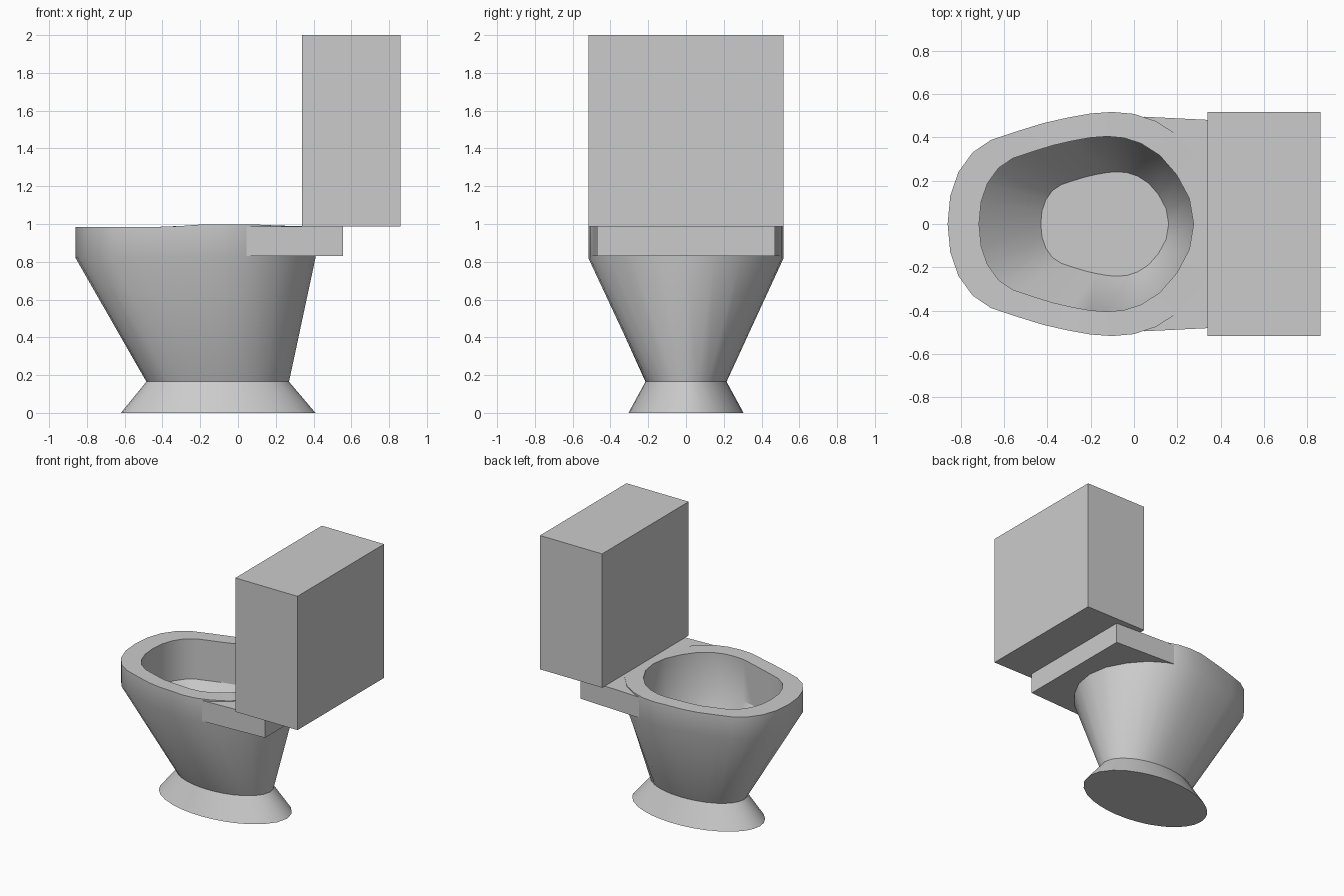
import bpy, math

if "Cube" in bpy.data.objects:
    bpy.data.objects.remove(bpy.data.objects["Cube"])

# Half outline of the rim, front tip to back
HALF = [(-.86, 0), (-.848, .13), (-.81, .24), (-.745, .33), (-.66, .388), (-.54, .428),
        (-.42, .465), (-.31, .49), (-.2, .51), (-.1, .517), (0, .508), (.1, .475),
        (.21, .405), (.31, .29), (.385, .15), (.41, 0)]
OUTLINE = HALF + [(x, -y) for x, y in reversed(HALF[1:-1])]


def make(name, verts, faces, smooth=False):
    mesh = bpy.data.meshes.new(name)
    mesh.from_pydata(verts, [], faces)
    obj = bpy.data.objects.new(name, mesh)
    bpy.context.collection.objects.link(obj)
    bpy.ops.object.select_all(action='DESELECT')
    obj.select_set(True)
    bpy.context.view_layer.objects.active = obj
    bpy.ops.object.mode_set(mode='EDIT')
    bpy.ops.mesh.select_all(action='SELECT')
    bpy.ops.mesh.normals_make_consistent(inside=False)
    bpy.ops.object.mode_set(mode='OBJECT')
    if smooth:
        bpy.ops.object.shade_smooth_by_angle(angle=math.radians(33))
    return obj


def rim_height(x):
    # slightly raised towards the middle
    if x < -.2:
        return .985 + .012 * max(0, (x + .36) / .16)
    return .997 - .01 * min(1, max(0, (x - .1) / .2))


def ring(x0, x1, half_y, z=None, ellipse=False):
    pts = []
    for x, y in OUTLINE:
        t = (x + .86) / 1.27
        w = y / .517
        if ellipse:
            w = math.copysign(2 * math.sqrt(max(0, t * (1 - t))), y)
        px = x0 + t * (x1 - x0)
        pts.append((px, w * half_y, rim_height(px) if z is None else z))
    return pts


def slab(name, x0, x1, y0, y1, z0, z1):
    # box whose half width goes from y0 at x0 to y1 at x1
    base = [(x0, -y0), (x1, -y1), (x1, y1), (x0, y0)]
    verts = [(x, y, z) for z in (z0, z1) for x, y in base]
    faces = [(3, 2, 1, 0), (4, 5, 6, 7)]
    faces += [(i, (i + 1) % 4, (i + 1) % 4 + 4, i + 4) for i in range(4)]
    return make(name, verts, faces)


# Bowl: foot, neck, flared body, rim, hollow and floor as stacked rings
rings = [ring(-.62, .41, .305, 0, True),
         ring(-.485, .27, .215, .165, True),
         ring(-.86, .41, .517, .82),
         ring(-.86, .41, .517),
         ring(-.715, .275, .404),
         ring(-.715, .275, .404, .68),
         ring(-.43, .16, .241, .42)]
n = len(OUTLINE)
verts = [p for r in rings for p in r]
faces = [(k * n + i, k * n + (i + 1) % n, (k + 1) * n + (i + 1) % n, (k + 1) * n + i)
         for k in range(len(rings) - 1) for i in range(n)]
faces += [tuple(range(n)), tuple(range(len(verts) - n, len(verts)))]
make("bowl", verts, faces, smooth=True)

# Support shelf: two sides and a back, left open where it meets the bowl hollow
X0, X1, XI = .045, .555, .285
shelf = [(X0, .495), (X1, .47), (X1, -.47), (X0, -.495),
         (.10, -.41), (.21, -.34), (XI, -.20), (XI + .02, 0),
         (XI, .20), (.21, .34), (.10, .41)]
m = len(shelf)
make("tank_shelf", [(x, y, z) for z in (.83, .986) for x, y in shelf],
     [tuple(range(m)), tuple(range(m, 2 * m))]
     + [(i, (i + 1) % m, (i + 1) % m + m, i + m) for i in range(m)])

# Water tank
slab("water_tank", .34, .86, .517, .517, .988, 2.0)
